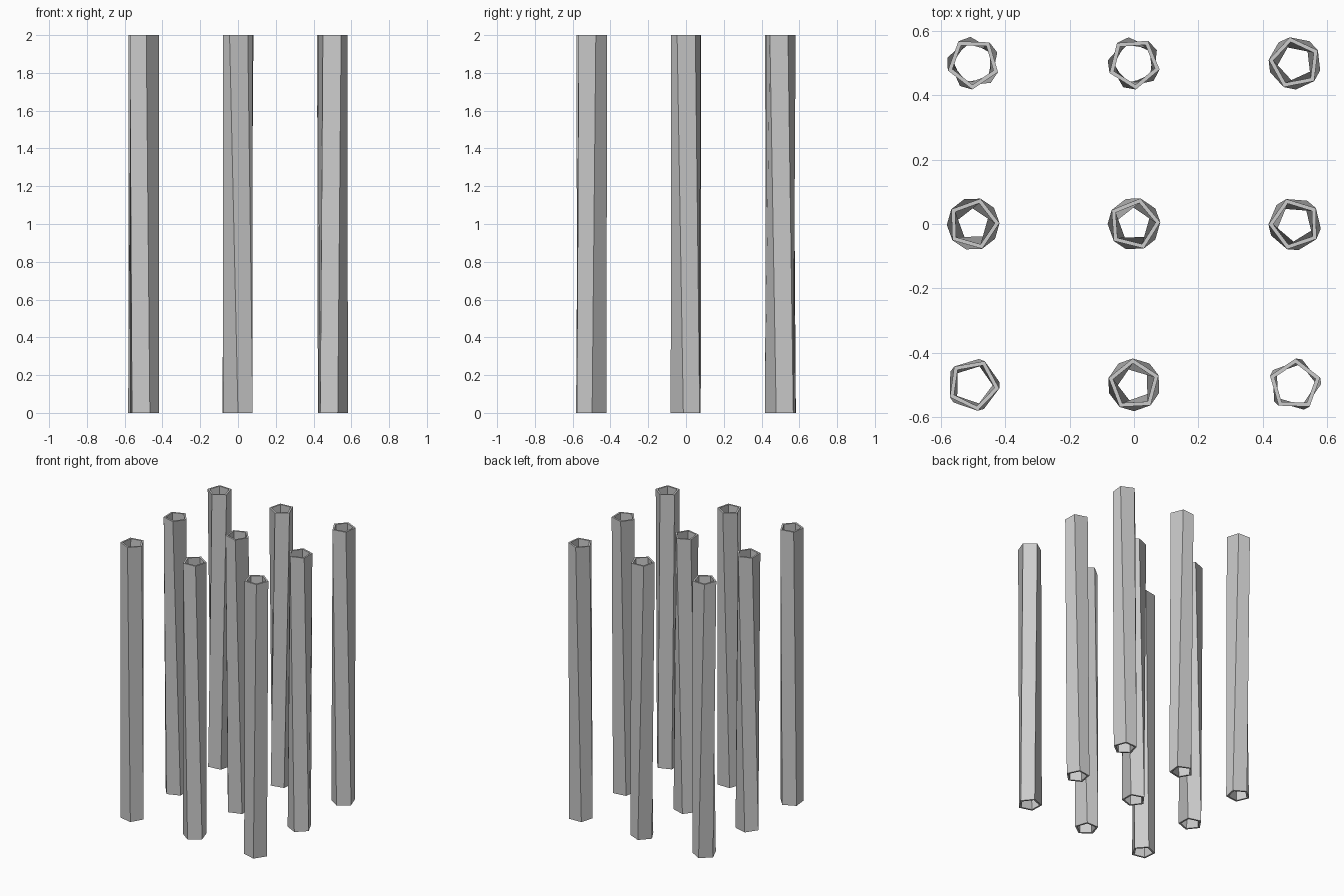
import bpy, bmesh
from math import sin, cos, radians

if "Cube" in bpy.data.objects:
    bpy.data.objects.remove(bpy.data.objects["Cube"])

SIDES, HEIGHT = 5, 2.0
OUTER, INNER = 0.082, 0.067

# (bottom, top) rotation in degrees of each tube; rows run front to back
TURNS = [
    [(78, 64), (54, 21), (2, 16)],
    [(38, 2), (36, 4), (62, 37)],
    [(24, 52), (30, 58), (56, 29)],
]


def ring(bm, radius, z, turn):
    step = 360 / SIDES
    return [bm.verts.new((radius * cos(radians(turn + i * step)),
                          radius * sin(radians(turn + i * step)), z))
            for i in range(SIDES)]


def tube(name, x, y, bottom_turn, top_turn):
    """Hollow, slightly twisted five-sided tube, open through both ends."""
    bm = bmesh.new()
    loops = [ring(bm, OUTER, 0, bottom_turn), ring(bm, OUTER, HEIGHT, top_turn),
             ring(bm, INNER, HEIGHT, top_turn), ring(bm, INNER, 0, bottom_turn)]
    for a, b in zip(loops, loops[1:] + loops[:1]):
        for i in range(SIDES):
            j = (i + 1) % SIDES
            bm.faces.new((a[i], a[j], b[j], b[i]))
    bmesh.ops.recalc_face_normals(bm, faces=bm.faces)
    mesh = bpy.data.meshes.new(name)
    bm.to_mesh(mesh)
    bm.free()
    obj = bpy.data.objects.new(name, mesh)
    obj.location = (x, y, 0)
    bpy.context.collection.objects.link(obj)


# Three by three grid of tubes
for r, row in enumerate(TURNS):
    for c, (bottom, top) in enumerate(row):
        tube(f"tube_{('front', 'middle', 'back')[r]}_{('left', 'centre', 'right')[c]}",
             (c - 1) * 0.5, (r - 1) * 0.5, bottom, top)
